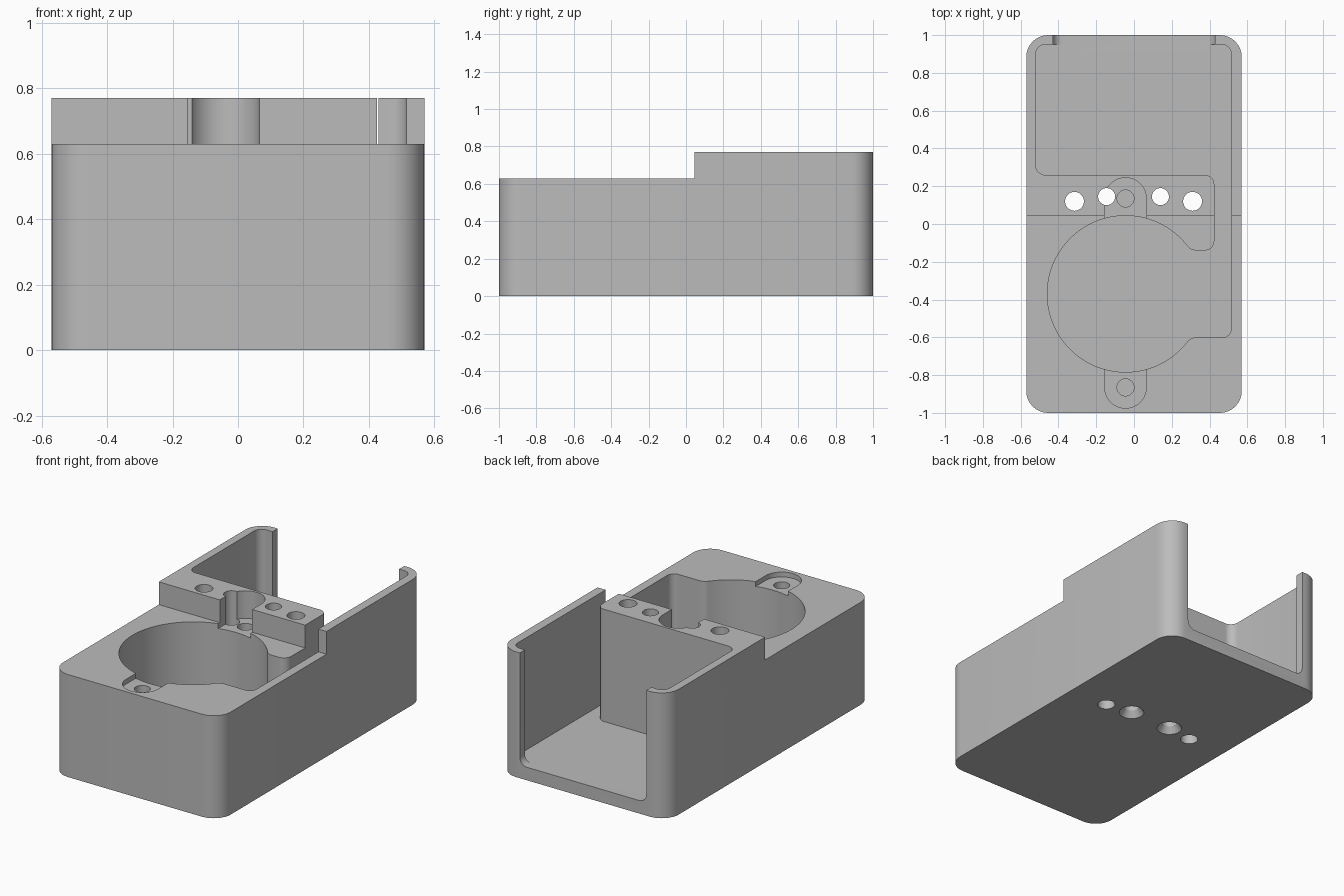
import bpy, bmesh, math
from mathutils import Vector

if "Cube" in bpy.data.objects:
    bpy.data.objects.remove(bpy.data.objects["Cube"])

gray = bpy.data.materials.new("plain gray")
gray.diffuse_color = (0.5, 0.5, 0.5, 1)
gray.use_nodes = True
gray.node_tree.nodes["Principled BSDF"].inputs["Base Color"].default_value = gray.diffuse_color


def rounded(corners, steps=8):
    """Outline from (x, y, trim) corners; each trimmed corner becomes a circular arc."""
    out = []
    n = len(corners)
    for i, (x, y, t) in enumerate(corners):
        p = Vector((x, y))
        if t == 0:
            out.append(p)
            continue
        a = (Vector(corners[i - 1][:2]) - p).normalized()
        b = (Vector(corners[(i + 1) % n][:2]) - p).normalized()
        w = math.sin(a.angle(b) / 2)
        for k in range(steps + 1):
            u = k / steps
            c0, c1, c2 = (1 - u) ** 2, 2 * u * (1 - u) * w, u * u
            out.append(((p + a * t) * c0 + p * c1 + (p + b * t) * c2) / (c0 + c1 + c2))
    return out


def arc(cx, cy, r, a0, a1, steps):
    return [(cx + r * math.cos(math.radians(a0 + (a1 - a0) * k / steps)),
             cy + r * math.sin(math.radians(a0 + (a1 - a0) * k / steps)), 0)
            for k in range(steps + 1)]


def loft(name, lower, upper):
    """Solid between two matching loops of 3D points."""
    bm = bmesh.new()
    lo = [bm.verts.new(p) for p in lower]
    hi = [bm.verts.new(p) for p in upper]
    bm.faces.new(lo[::-1])
    bm.faces.new(hi)
    n = len(lo)
    for i in range(n):
        j = (i + 1) % n
        bm.faces.new((lo[i], lo[j], hi[j], hi[i]))
    bmesh.ops.recalc_face_normals(bm, faces=bm.faces)
    me = bpy.data.meshes.new(name)
    bm.to_mesh(me)
    bm.free()
    me.materials.append(gray)
    ob = bpy.data.objects.new(name, me)
    bpy.context.collection.objects.link(ob)
    return ob


def prism(name, outline, z0, z1):
    return loft(name, [(p[0], p[1], z0) for p in outline],
                [(p[0], p[1], z1) for p in outline])


def rect(x0, x1, y0, y1, t=0):
    return rounded([(x0, y0, t), (x1, y0, t), (x1, y1, t), (x0, y1, t)])


def disc(cx, cy, r):
    return arc(cx, cy, r, 0, 352.5, 47)


W, FLOOR, CX, CY, R = 0.57, 0.08, -0.045, -0.37, 0.414
EAR_Z = 0.60

housing = prism("motor_housing", rect(-W, W, -1, 1, 0.115), 0, 0.77)
cutters = []

# lower front deck
cutters.append(prism("step_cutter", rect(-1, 1, -1.3, 0.045), 0.63, 1))

# rear bay, side channel and round motor well share one outline
well = arc(CX, CY, R, 40, 320, 72) + [
    (0.30, -0.60, 0.03), (0.515, -0.60, 0.045), (0.515, 0.95, 0.05),
    (-0.52, 0.95, 0.05), (-0.52, 0.26, 0.05), (0.425, 0.26, 0.05),
    (0.425, -0.14, 0.05), (0.30, -0.14, 0.03)]
cutters.append(prism("well_cutter", rounded(well), FLOOR, 1))

# rear opening with rounded lower corners
opening = rounded([(-0.43, FLOOR, 0.05), (0.43, FLOOR, 0.05), (0.43, 1, 0), (-0.43, 1, 0)])
cutters.append(loft("opening_cutter", [(p.x, 0.90, p.y) for p in opening],
                    [(p.x, 1.1, p.y) for p in opening]))

# mounting ear recesses and their blind screw holes
for tag, y, s in (("rear", 0.135, 1), ("front", -0.865, -1)):
    ear = arc(CX, y, 0.11, 0, 180 * s, 24) + [(CX - 0.11, CY + 0.2 * s, 0), (CX + 0.11, CY + 0.2 * s, 0)]
    cutters.append(prism(tag + "_ear_cutter", ear, EAR_Z, 1))
    cutters.append(prism(tag + "_screw_cutter", disc(CX, y, 0.045), 0.3, 0.9))

# through holes in the middle block, inner pair countersunk below
for x, y, r in ((-0.315, 0.12, 0.05), (0.31, 0.12, 0.05), (-0.145, 0.145, 0.045), (0.14, 0.145, 0.045)):
    cutters.append(prism("through_cutter", disc(x, y, r), -0.1, 1))
    if r < 0.05:
        cutters.append(loft("countersink_cutter",
                            [(p[0], p[1], -0.02) for p in disc(x, y, 0.085)],
                            [(p[0], p[1], 0.04) for p in disc(x, y, 0.044)]))

bpy.context.view_layer.objects.active = housing
for c in cutters:
    m = housing.modifiers.new("cut", 'BOOLEAN')
    m.operation = 'DIFFERENCE'
    m.solver = 'EXACT'
    m.object = c
    bpy.ops.object.modifier_apply(modifier=m.name)
for c in cutters:
    bpy.data.objects.remove(c, do_unlink=True)

bpy.ops.object.select_all(action='DESELECT')
housing.select_set(True)
bpy.ops.object.shade_smooth_by_angle(angle=math.radians(30))
